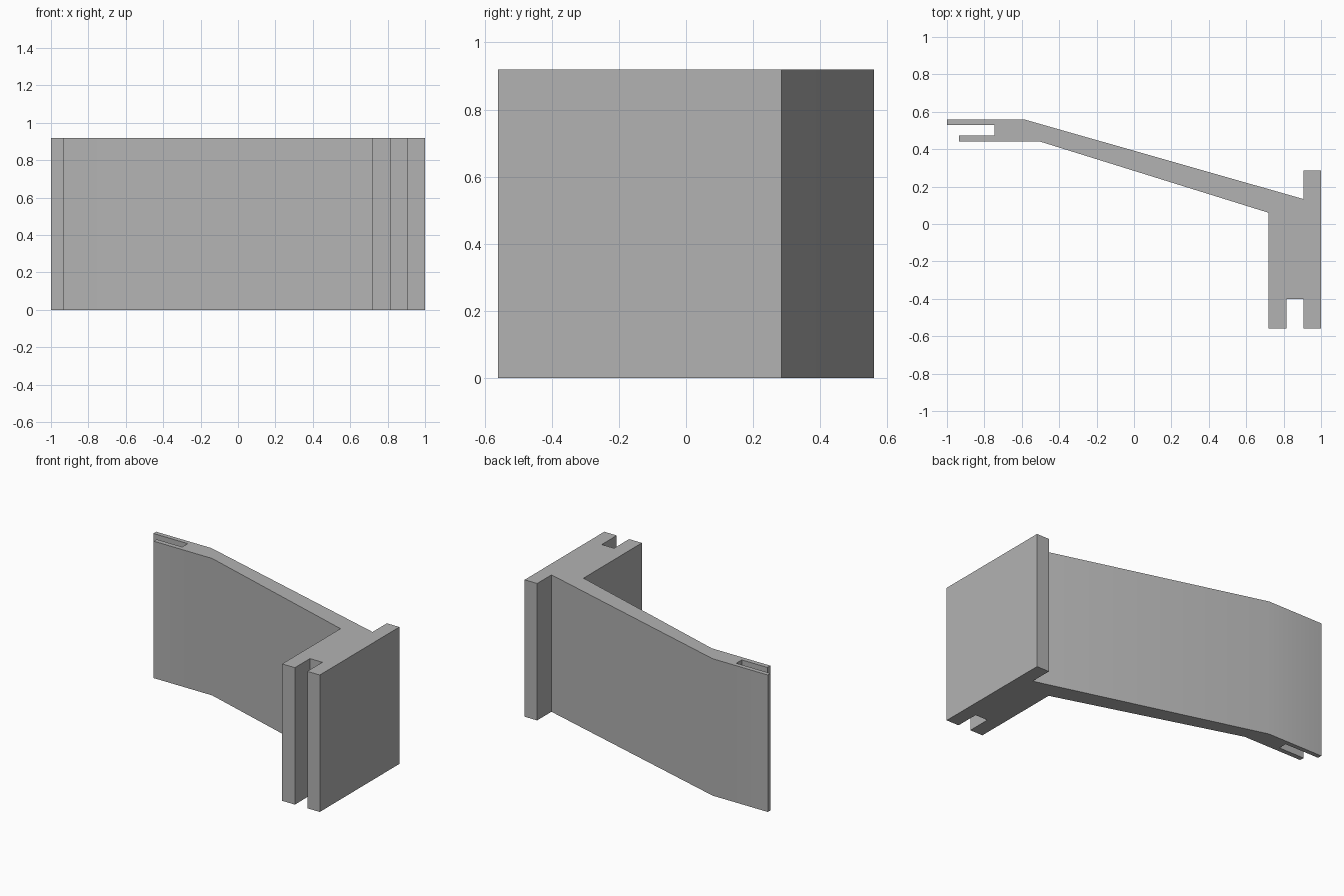
import bpy
import bmesh
from math import radians

HEIGHT = 0.92

cube = bpy.data.objects.get("Cube")
if cube:
    bpy.data.objects.remove(cube, do_unlink=True)

# Plain grey for the whole extrusion
grey = bpy.data.materials.new("plain grey")
grey.use_nodes = True
colour = (0.45, 0.45, 0.45, 1)
grey.diffuse_color = colour
grey.node_tree.nodes["Principled BSDF"].inputs["Base Color"].default_value = colour

# Cross-section, counter-clockwise, listed by feature
front_fork = [(0.72, -0.56), (0.815, -0.56), (0.815, -0.4),
              (0.907, -0.4), (0.907, -0.56), (1, -0.56)]
back_flange = [(1, 0.285), (0.907, 0.285), (0.907, 0.133)]
arm_back = [(-0.59, 0.56)]
end_slot = [(-1, 0.56), (-1, 0.53), (-0.745, 0.53),
            (-0.745, 0.472), (-0.935, 0.472), (-0.935, 0.44)]
arm_front = [(-0.5, 0.44), (0.72, 0.06)]
outline = front_fork + back_flange + arm_back + end_slot + arm_front

# Extrude the cross-section upwards
bm = bmesh.new()
base = bm.faces.new([bm.verts.new((x, y, 0)) for x, y in outline])
top = bmesh.ops.extrude_face_region(bm, geom=[base], use_keep_orig=True)["geom"]
bmesh.ops.translate(bm, vec=(0, 0, HEIGHT),
                    verts=[g for g in top if isinstance(g, bmesh.types.BMVert)])
bmesh.ops.recalc_face_normals(bm, faces=bm.faces)
mesh = bpy.data.meshes.new("slotted_angle_bracket")
bm.to_mesh(mesh)
bm.free()
mesh.materials.append(grey)

bracket = bpy.data.objects.new("slotted_angle_bracket", mesh)
bpy.context.collection.objects.link(bracket)

# Soft shading across the shallow bend, sharp corners elsewhere
bpy.ops.object.select_all(action="DESELECT")
bracket.select_set(True)
bpy.context.view_layer.objects.active = bracket
bpy.ops.object.shade_smooth_by_angle(angle=radians(30))
